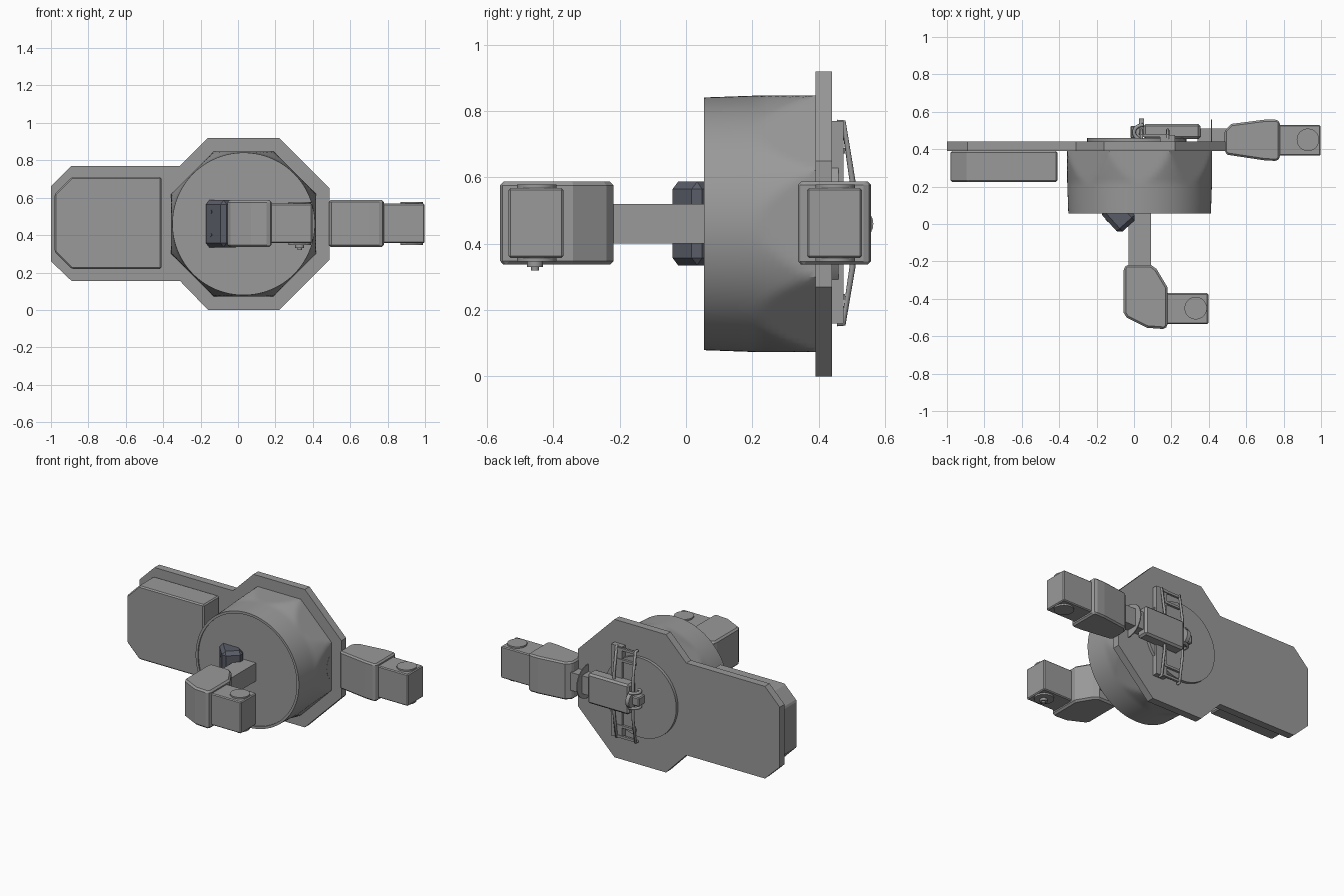
import bpy, bmesh, math
from mathutils import Matrix

cube = bpy.data.objects.get("Cube")
if cube:
    bpy.data.objects.remove(cube, do_unlink=True)


def material(name, color):
    m = bpy.data.materials.new(name)
    m.use_nodes = True
    m.diffuse_color = color
    m.node_tree.nodes["Principled BSDF"].inputs["Base Color"].default_value = color
    return m


GREY = material("mid grey", (0.32, 0.32, 0.32, 1))
SLATE = material("dark slate", (0.10, 0.108, 0.135, 1))


def finish(name, bm, mat, bevel=0.0, smooth=False):
    bmesh.ops.recalc_face_normals(bm, faces=bm.faces[:])
    me = bpy.data.meshes.new(name)
    bm.to_mesh(me)
    bm.free()
    me.materials.append(mat)
    ob = bpy.data.objects.new(name, me)
    bpy.context.collection.objects.link(ob)
    if bevel:
        mod = ob.modifiers.new("bevel", 'BEVEL')
        mod.width = bevel
        mod.segments = 1
        mod.limit_method = 'ANGLE'
        mod.angle_limit = math.radians(40)
    if smooth:
        bpy.ops.object.select_all(action='DESELECT')
        ob.select_set(True)
        bpy.context.view_layer.objects.active = ob
        bpy.ops.object.shade_smooth_by_angle(angle=math.radians(25))
    return ob


def prism(name, pts, axis, lo, hi, mat=GREY, bevel=0.0):
    """Extrude a 2D outline along an axis from lo to hi."""
    place = {'x': lambda a, b, t: (t, a, b), 'y': lambda a, b, t: (a, t, b),
             'z': lambda a, b, t: (a, b, t)}[axis]
    bm = bmesh.new()
    ends = [[bm.verts.new(place(a, b, t)) for a, b in pts] for t in (lo, hi)]
    for end in ends:
        bm.faces.new(end)
    for i in range(len(pts)):
        j = (i + 1) % len(pts)
        bm.faces.new((ends[0][i], ends[0][j], ends[1][j], ends[1][i]))
    return finish(name, bm, mat, bevel)


def box(name, x, y, z, mat=GREY, bevel=0.0):
    pts = [(x[0], y[0]), (x[1], y[0]), (x[1], y[1]), (x[0], y[1])]
    return prism(name, pts, 'z', z[0], z[1], mat, bevel)


def disc(name, center, r, depth, axis, mat=GREY, segs=40):
    turn = {'x': Matrix.Rotation(math.pi / 2, 4, 'Y'),
            'y': Matrix.Rotation(math.pi / 2, 4, 'X'), 'z': Matrix()}[axis]
    bm = bmesh.new()
    bmesh.ops.create_cone(bm, cap_ends=True, segments=segs, radius1=r, radius2=r,
                          depth=depth, matrix=Matrix.Translation(center) @ turn)
    return finish(name, bm, mat, smooth=True)


def tube(name, pts, r):
    cu = bpy.data.curves.new(name, 'CURVE')
    cu.dimensions = '3D'
    cu.bevel_depth = r
    cu.bevel_resolution = 2
    cu.use_fill_caps = True
    sp = cu.splines.new('POLY')
    sp.points.add(len(pts) - 1)
    for p, co in zip(sp.points, pts):
        p.co = (*co, 1)
    ob = bpy.data.objects.new(name, cu)
    cu.materials.append(GREY)
    bpy.context.collection.objects.link(ob)


CX, CZ = 0.03, 0.46     # drum axis

# Back plate: octagon joined to a chamfered side panel
prism("back_plate", [(-.16, .92), (.22, .92), (.49, .65), (.49, .27), (.22, 0), (-.16, 0),
                     (-.31, .155), (-.89, .155), (-1, .26), (-1, .66), (-.89, .77),
                     (-.31, .77)], 'y', .39, .44)
prism("side_box", [(-.41, .22), (-.41, .71), (-.89, .71), (-.98, .62), (-.98, .31),
                   (-.89, .22)], 'y', .225, .39, bevel=.008)


# Drum: flared round body trimmed by eight flats
def drum():
    segs, steps = 128, 16
    rings = [(.365, .063), (.365, .055)]
    for i in range(steps + 1):
        y = .055 + .335 * i / steps
        r = .381 + .006 * min(1, (y - .055) / .165) + .034 * max(0, (y - .22) / .17)
        rings.append((r, y))
    bm = bmesh.new()
    loops = []
    for r, y in rings:
        loop = []
        for k in range(segs):
            a = 2 * math.pi * k / segs
            off = (a + math.pi / 8) % (math.pi / 4) - math.pi / 8
            rad = min(r, .387 / math.cos(off))
            loop.append(bm.verts.new((CX + rad * math.cos(a), y, CZ + rad * math.sin(a))))
        loops.append(loop)
    for p, q in zip(loops, loops[1:]):
        for k in range(segs):
            n = (k + 1) % segs
            bm.faces.new((p[k], p[n], q[n], q[k]))
    bm.faces.new(loops[0])
    bm.faces.new(loops[-1])
    finish("drum", bm, GREY, smooth=True)


drum()

# Dark sensor block, turned about the vertical, with two screws
ob = box("sensor_block", (0, .13), (0, .16), (.335, .587), SLATE, .022)
ob.matrix_world = Matrix.Translation((-.078, -.055, 0)) @ Matrix.Rotation(math.radians(42), 4, 'Z')
for i, z in enumerate((.40, .525)):
    s = disc(f"sensor_screw_{i}", (0, .1, z), .009, .006, 'x', SLATE, 12)
    s.matrix_world = ob.matrix_world.copy()


# Gripper: blocky finger with a round hinge cap above and below
def gripper(prefix, x, y, hinge):
    box(prefix + "_finger", x, y, (.357, .568), bevel=.006)
    disc(prefix + "_hinge", (*hinge, CZ + .002), .06, .232, 'z')


# Front arm
box("front_arm_bar", (-.03, .09), (-.24, .07), (.40, .52))
prism("front_hand", [(-.04, -.218), (.09, -.218), (.12, -.24), (.18, -.34), (.18, -.545),
                     (.165, -.562), (.07, -.555), (-.04, -.5), (-.055, -.475),
                     (-.055, -.235)], 'z', .337, .587, bevel=.018)
gripper("front", (.17, .397), (-.535, -.37), (.33, -.45))
disc("front_knob", (.33, -.455, .34), .024, .02, 'z', segs=16)
disc("front_knob_tip", (.33, -.455, .33), .012, .02, 'z', segs=16)

# Side arm
box("side_arm_bar", (.34, .50), (.392, .51), (.40, .52))
disc("side_arm_flange", (.415, .45, CZ), .11, .006, 'x')
prism("side_hand", [(.485, .385), (.485, .5), (.52, .535), (.7, .558), (.765, .558),
                    (.78, .545), (.78, .352), (.765, .337), (.7, .34), (.5, .37)],
      'z', .337, .587, bevel=.018)
gripper("side", (.77, .997), (.365, .53), (.93, .45))

# Rear turntable, mounting strip and arm housing
disc("rear_turntable", (.015, .448, CZ), .265, .024, 'y', segs=64)
box("rear_strip", (.14, .22), (.44, .475), (.16, .77))
box("rear_housing", (.05, .355), (.455, .535), (.36, .56), bevel=.012)
box("rear_tongue", (-.02, .05), (.46, .525), (.43, .49), bevel=.006)
disc("rear_pin", (.04, .515, CZ), .05, .025, 'x', segs=24)

# Handle rails and their cross ties
for name, x in (("inner", .04), ("outer", .18)):
    tube(name + "_rail", [(x, .455, .16), (x, .475, .16), (x, .502, .33), (x, .502, .59),
                          (x, .475, .765), (x, .455, .765)], .009)
for i, z in enumerate((.17, .24, .68, .755)):
    box(f"rail_tie_{i}", (.04, .18), (.465, .48), (z - .008, z + .008))

# Curved clevis loops around the tongue
for i, z in enumerate((.41, .51)):
    arc = [math.pi * k / 10 for k in range(11)]
    tube(f"clevis_loop_{i}", [(.05 - .05 * math.sin(a), .49 + .04 * math.cos(a), z)
                              for a in arc], .01)
